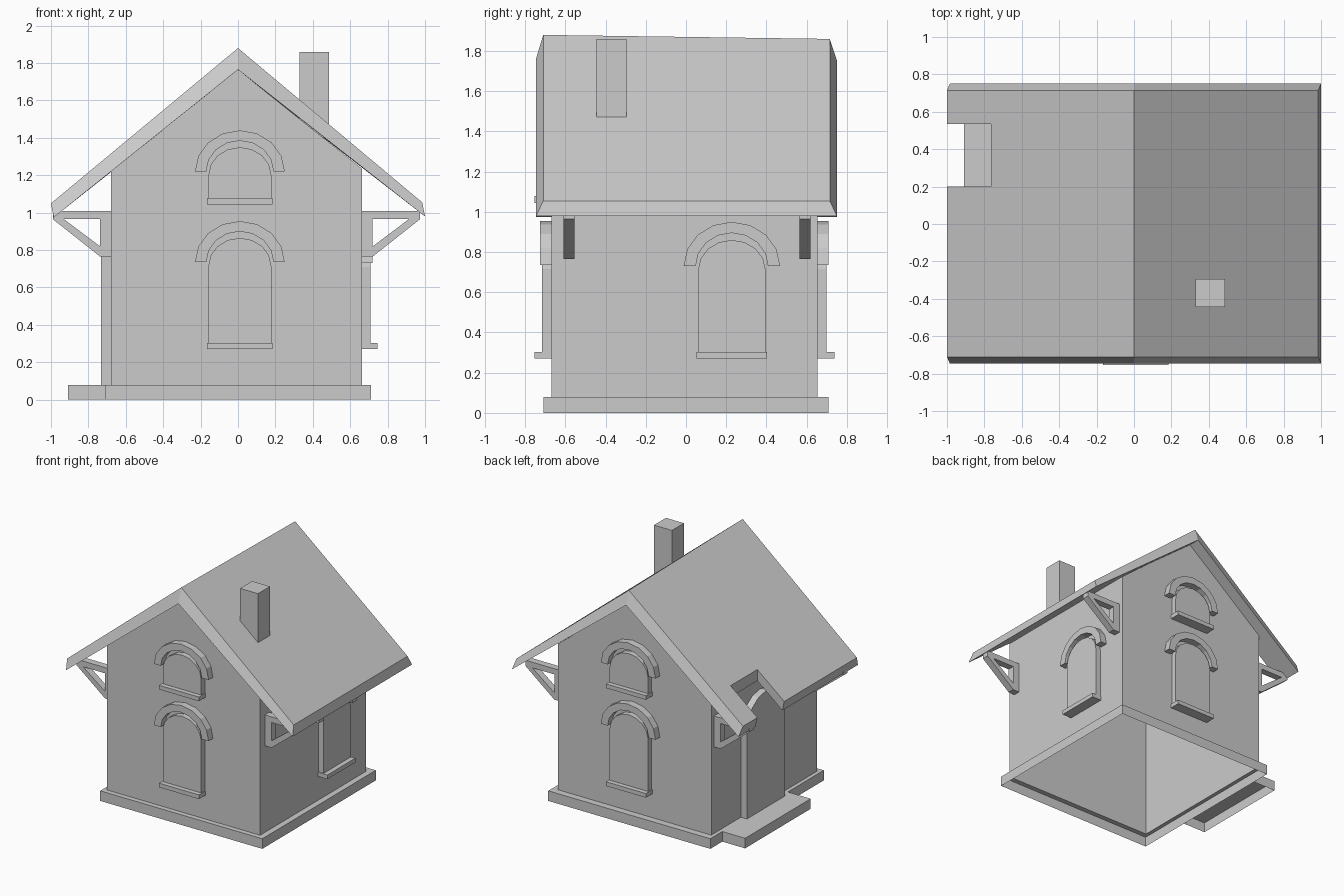
import bpy, bmesh, math
from mathutils import Matrix

if "Cube" in bpy.data.objects:
    bpy.data.objects.remove(bpy.data.objects["Cube"])


def loft(name, strips, angle=0, caps=(True, True)):
    """Skin one or more stacks of closed rings into one object."""
    bm = bmesh.new()
    for rings in strips:
        rows = [[bm.verts.new(p) for p in ring] for ring in rings]
        n = len(rows[0])
        for a, b in zip(rows, rows[1:]):
            for i in range(n):
                j = (i + 1) % n
                bm.faces.new((a[i], a[j], b[j], b[i]))
        if caps[0]:
            bm.faces.new(rows[0][::-1])
        if caps[1]:
            bm.faces.new(rows[-1])
    bmesh.ops.recalc_face_normals(bm, faces=bm.faces)
    bm.transform(Matrix.Rotation(angle, 4, 'Z'))
    me = bpy.data.meshes.new(name)
    bm.to_mesh(me)
    bm.free()
    ob = bpy.data.objects.new(name, me)
    bpy.context.collection.objects.link(ob)
    return ob


def prism(name, polys, d0, d1, angle=0, caps=(True, True)):
    """Extrude (u, z) outlines outward from d0 to d1, facing -y before rotation."""
    strips = [[[(u, -d, z) for u, z in p] for d in (d0, d1)] for p in polys]
    return loft(name, strips, angle, caps)


def rect(x0, x1, y0, y1, z):
    return [(x0, y0, z), (x1, y0, z), (x1, y1, z), (x0, y1, z)]


def box(name, x0, x1, y0, y1, z0, z1, caps=(True, True)):
    return loft(name, [[rect(x0, x1, y0, y1, z0), rect(x0, x1, y0, y1, z1)]], caps=caps)


def arc(u, z, rx, rz, n=8):
    return [(u + rx * math.cos(math.pi * i / n), z + rz * math.sin(math.pi * i / n))
            for i in range(n + 1)]


def arched(u, half, bottom, spring, rise):
    return [(u - half, bottom), (u + half, bottom)] + arc(u, spring, half, rise)


def window(name, angle, wall, u, bottom, spring):
    # pane block, sill and curved hood
    prism(name + "_frame", [arched(u, .168, bottom, spring - .02, .15)],
          wall, wall + .045, angle, (False, True))
    prism(name + "_sill", [[(u - .175, bottom - .033), (u + .175, bottom - .033),
                            (u + .175, bottom), (u - .175, bottom)]],
          wall, wall + .083, angle)
    prism(name + "_hood", [arc(u, spring, .24, .22) + arc(u, spring, .18, .165)[::-1]],
          wall, wall + .055, angle)


# plinth and hollow side walls, open underneath
X0, X1, Y0, Y1 = -.68, .663, -.67, .655
loft("plinth_and_walls", [[rect(-.71, .71, -.71, .71, 0), rect(-.71, .71, -.71, .71, .08),
                           rect(X0, X1, Y0, Y1, .08), rect(X0, X1, Y0, Y1, 1.235)]],
     caps=(False, False))
# gable tops
gable = [(X0, 1.235), (X1, 1.235), (0, 1.765)]
prism("front_gable", [gable], -Y0, -Y0 - .02)
prism("back_gable", [gable], -Y1, -Y1 + .02)
# doorstep, open underneath
box("doorstep", -.91, -.71, -.26, .56, 0, .08, (False, True))

# roof: cross-sections at left eave, ridge and right eave, with bevelled ends
roof = loft("roof", [[
    [(-1, -.71, 1.05), (-1, .715, 1.05), (-.985, .75, .975), (-.985, -.745, .975)],
    [(0, -.71, 1.88), (0, .715, 1.86), (0, .75, 1.755), (0, -.745, 1.765)],
    [(.985, -.71, 1.055), (.985, .715, 1.055), (1, .75, .98), (1, -.745, .98)]]])
# notch in the left eave above the door
cutter = box("notch_cutter", -1.2, -.765, .2, .535, .8, 1.5)
cutter.hide_render = True
cutter.hide_viewport = False
cutter.display_type = 'WIRE'
mod = roof.modifiers.new("notch", 'BOOLEAN')
mod.operation = 'DIFFERENCE'
mod.solver = 'EXACT'
mod.object = cutter

# chimney
box("chimney", .33, .487, -.445, -.295, 1.4, 1.86)

# windows on front, back and right walls
for side, angle, wall, u in (("front", 0, -Y0, .01), ("back", math.pi, Y1, -.01)):
    window(side + "_lower_window", angle, wall, u, .303, .735)
    window(side + "_upper_window", angle, wall, u, 1.078, 1.22)
window("right_window", math.pi / 2, X1, .228, .303, .73)

# arched door on the left wall
prism("door", [arched(-.045, .24, .08, .77, .235)], -X0, -X0 + .053, -math.pi / 2, (False, True))

# eave brackets: post, beam and diagonal brace at each corner
bracket = [[(0, .765), (.057, .765), (.057, .965), (0, .965)],
           [(0, .965), (.31, .965), (.31, 1.01), (0, 1.01)],
           [(.057, .765), (.31, .965), (.25, .965), (.057, .82)]]
for side, s, x in (("right", 1, X1), ("left", -1, X0)):
    polys = [[(x + s * u, z) for u, z in p] for p in bracket]
    prism(side + "_front_bracket", polys, .555, .61)
    prism(side + "_back_bracket", polys, -.62, -.565)
